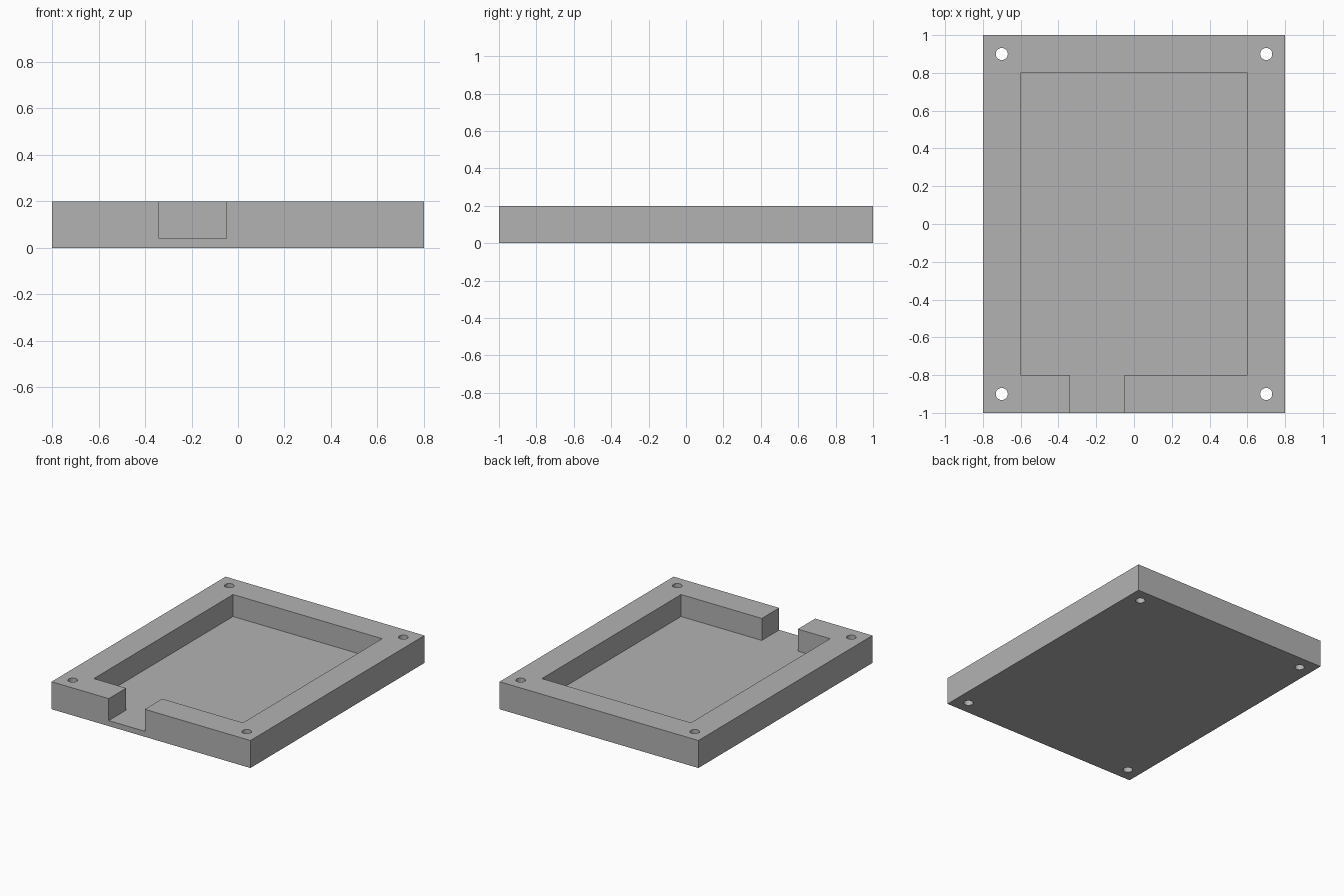
import bpy, bmesh
from mathutils import Matrix

cube = bpy.data.objects.get("Cube")
if cube:
    bpy.data.objects.remove(cube, do_unlink=True)

HALF_X, HALF_Y, HEIGHT, FLOOR = 0.8, 1.0, 0.2, 0.04
RIM = 0.2
HOLE_RADIUS, HOLE_INSET = 0.032, 0.1
NOTCH_LEFT, NOTCH_RIGHT = -0.34, -0.05

grey = bpy.data.materials.new("plain grey")
grey.use_nodes = True
grey.diffuse_color = (0.45, 0.45, 0.45, 1)
grey.node_tree.nodes["Principled BSDF"].inputs["Base Color"].default_value = grey.diffuse_color


def add_object(name, bm):
    bmesh.ops.recalc_face_normals(bm, faces=bm.faces)
    mesh = bpy.data.meshes.new(name)
    bm.to_mesh(mesh)
    bm.free()
    mesh.materials.append(grey)
    obj = bpy.data.objects.new(name, mesh)
    bpy.context.collection.objects.link(obj)
    return obj


def prism(name, outline, bottom, top):
    bm = bmesh.new()
    face = bm.faces.new([bm.verts.new((x, y, bottom)) for x, y in outline])
    side = bmesh.ops.extrude_face_region(bm, geom=[face])["geom"]
    verts = [v for v in side if isinstance(v, bmesh.types.BMVert)]
    bmesh.ops.translate(bm, verts=verts, vec=(0, 0, top - bottom))
    return add_object(name, bm)


# Solid tray block
tray = prism("tray", [(-HALF_X, -HALF_Y), (HALF_X, -HALF_Y),
                      (HALF_X, HALF_Y), (-HALF_X, HALF_Y)], 0, HEIGHT)

# Recess with the open slot through the front wall
px, py = HALF_X - RIM, HALF_Y - RIM
recess = prism("recess_cutter", [
    (-px, -py), (NOTCH_LEFT, -py), (NOTCH_LEFT, -HALF_Y - RIM),
    (NOTCH_RIGHT, -HALF_Y - RIM), (NOTCH_RIGHT, -py),
    (px, -py), (px, py), (-px, py)], FLOOR, HEIGHT + RIM)

# Four corner screw holes
bm = bmesh.new()
for sx in (-1, 1):
    for sy in (-1, 1):
        place = Matrix.Translation((sx * (HALF_X - HOLE_INSET),
                                    sy * (HALF_Y - HOLE_INSET), HEIGHT / 2))
        bmesh.ops.create_cone(bm, cap_ends=True, segments=32, radius1=HOLE_RADIUS,
                              radius2=HOLE_RADIUS, depth=HEIGHT * 2, matrix=place)
holes = add_object("hole_cutter", bm)

# Cut the tray
for cutter in (recess, holes):
    cutter.hide_render = True
    cutter.hide_set(True)
    mod = tray.modifiers.new(cutter.name, 'BOOLEAN')
    mod.operation = 'DIFFERENCE'
    mod.solver = 'EXACT'
    mod.object = cutter

# Apply the cuts and smooth the round hole walls
bpy.ops.object.select_all(action='DESELECT')
bpy.context.view_layer.objects.active = tray
tray.select_set(True)
for mod in list(tray.modifiers):
    bpy.ops.object.modifier_apply(modifier=mod.name)
for cutter in (recess, holes):
    bpy.data.objects.remove(cutter, do_unlink=True)
bpy.ops.object.shade_smooth_by_angle()
